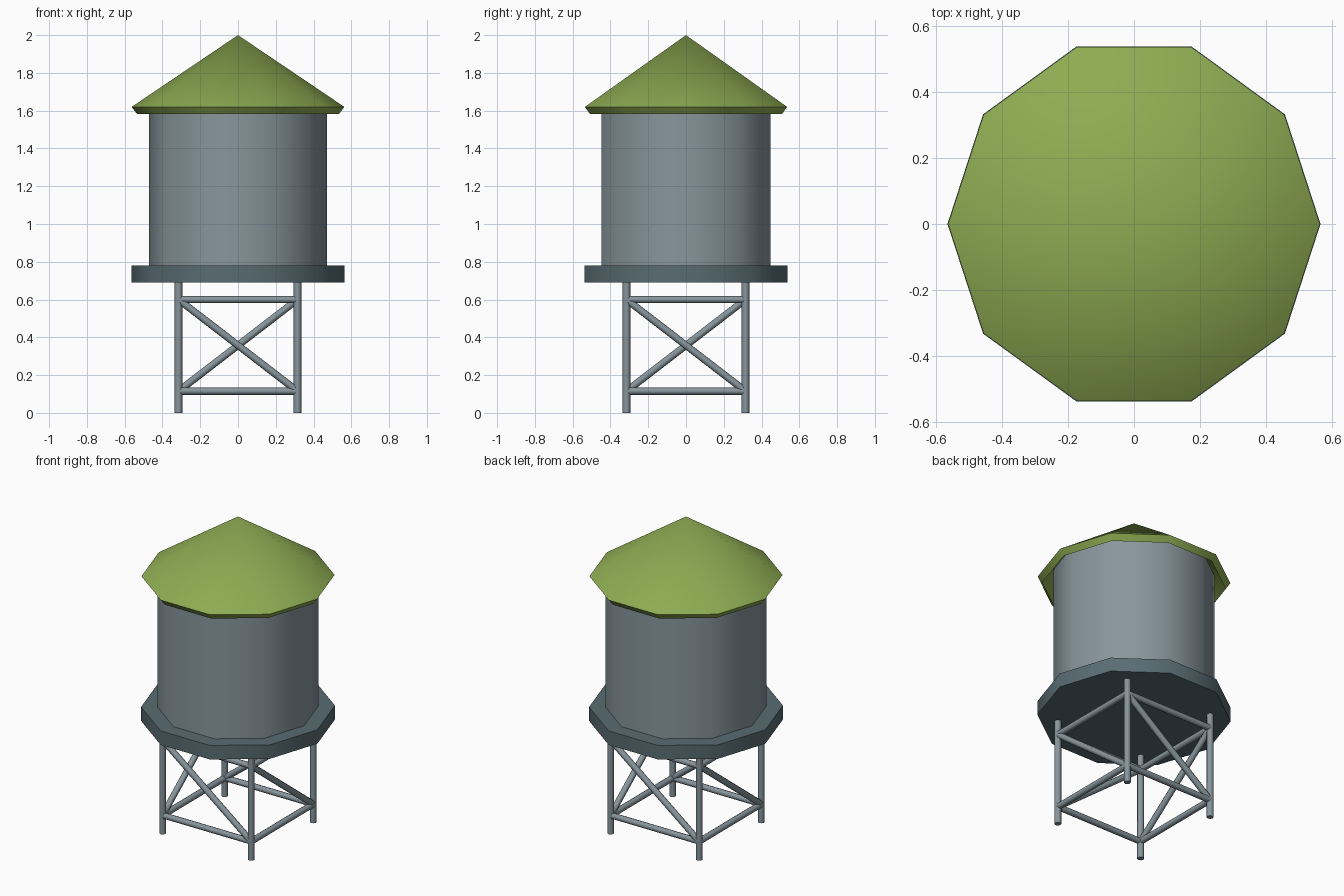
import bpy, bmesh, math
from mathutils import Vector

if "Cube" in bpy.data.objects:
    bpy.data.objects.remove(bpy.data.objects["Cube"])


def material(name, colour):
    m = bpy.data.materials.new(name)
    m.diffuse_color = (*colour, 1)
    m.use_nodes = True
    m.node_tree.nodes["Principled BSDF"].inputs["Base Color"].default_value = m.diffuse_color
    return m


GREEN = material("roof green", (0.270, 0.410, 0.085))
STEEL = material("steel grey", (0.245, 0.305, 0.335))
SLATE = material("slate grey", (0.098, 0.150, 0.170))


def finish(name, bm, mat):
    bmesh.ops.recalc_face_normals(bm, faces=bm.faces)
    mesh = bpy.data.meshes.new(name)
    bm.to_mesh(mesh)
    bm.free()
    mesh.materials.append(mat)
    ob = bpy.data.objects.new(name, mesh)
    bpy.context.collection.objects.link(ob)
    bpy.ops.object.select_all(action='DESELECT')
    ob.select_set(True)
    bpy.context.view_layer.objects.active = ob
    bpy.ops.object.shade_smooth_by_angle(angle=math.radians(50))
    return ob


def lathe(name, profile, mat, sides=10, cap=True):
    """Stack rings of (radius, z); a zero radius makes a point."""
    bm = bmesh.new()
    rings = []
    for r, z in profile:
        if r == 0:
            rings.append([bm.verts.new((0, 0, z))] * sides)
        else:
            rings.append([bm.verts.new((r * math.cos(math.tau * i / sides),
                                        r * math.sin(math.tau * i / sides), z))
                          for i in range(sides)])
    for a, b in zip(rings, rings[1:]):
        for i in range(sides):
            j = (i + 1) % sides
            quad = [a[i], a[j], b[j], b[i]]
            bm.faces.new(list(dict.fromkeys(quad)))
    if cap:
        bm.faces.new(rings[0])
        bm.faces.new(rings[-1])
    return finish(name, bm, mat)


def rod(name, start, end, radius, mat, sides=8):
    """Round bar between two points."""
    start, end = Vector(start), Vector(end)
    bm = bmesh.new()
    bmesh.ops.create_cone(bm, cap_ends=True, segments=sides, radius1=radius,
                          radius2=radius, depth=(end - start).length)
    turn = (end - start).to_track_quat('Z', 'Y').to_matrix().to_4x4()
    turn.translation = (start + end) / 2
    bm.transform(turn)
    return finish(name, bm, mat)


# Roof shell, open underneath, with an inward-sloping lip
lathe("roof", [(0.535, 1.583), (0.563, 1.62), (0, 2.0)], GREEN, cap=False)

# Tank and the platform it stands on
lathe("tank", [(0.47, 0.775), (0.47, 1.67)], STEEL)
lathe("platform", [(0.565, 0.69), (0.565, 0.78)], SLATE)

# Stand: a leg at each corner, two rails and one brace on each side
LEG, LOW, HIGH = 0.315, 0.115, 0.60
corners = [(-LEG, -LEG), (LEG, -LEG), (LEG, LEG), (-LEG, LEG)]
for i, (x, y) in enumerate(corners):
    nx, ny = corners[(i + 1) % 4]
    rod(f"leg_{i + 1}", (x, y, 0), (x, y, 0.70), 0.02, STEEL)
    rod(f"lower_rail_{i + 1}", (x, y, LOW), (nx, ny, LOW), 0.019, STEEL)
    rod(f"upper_rail_{i + 1}", (x, y, HIGH), (nx, ny, HIGH), 0.019, STEEL)
    rod(f"brace_{i + 1}", (x, y, HIGH), (nx, ny, LOW), 0.019, STEEL)
